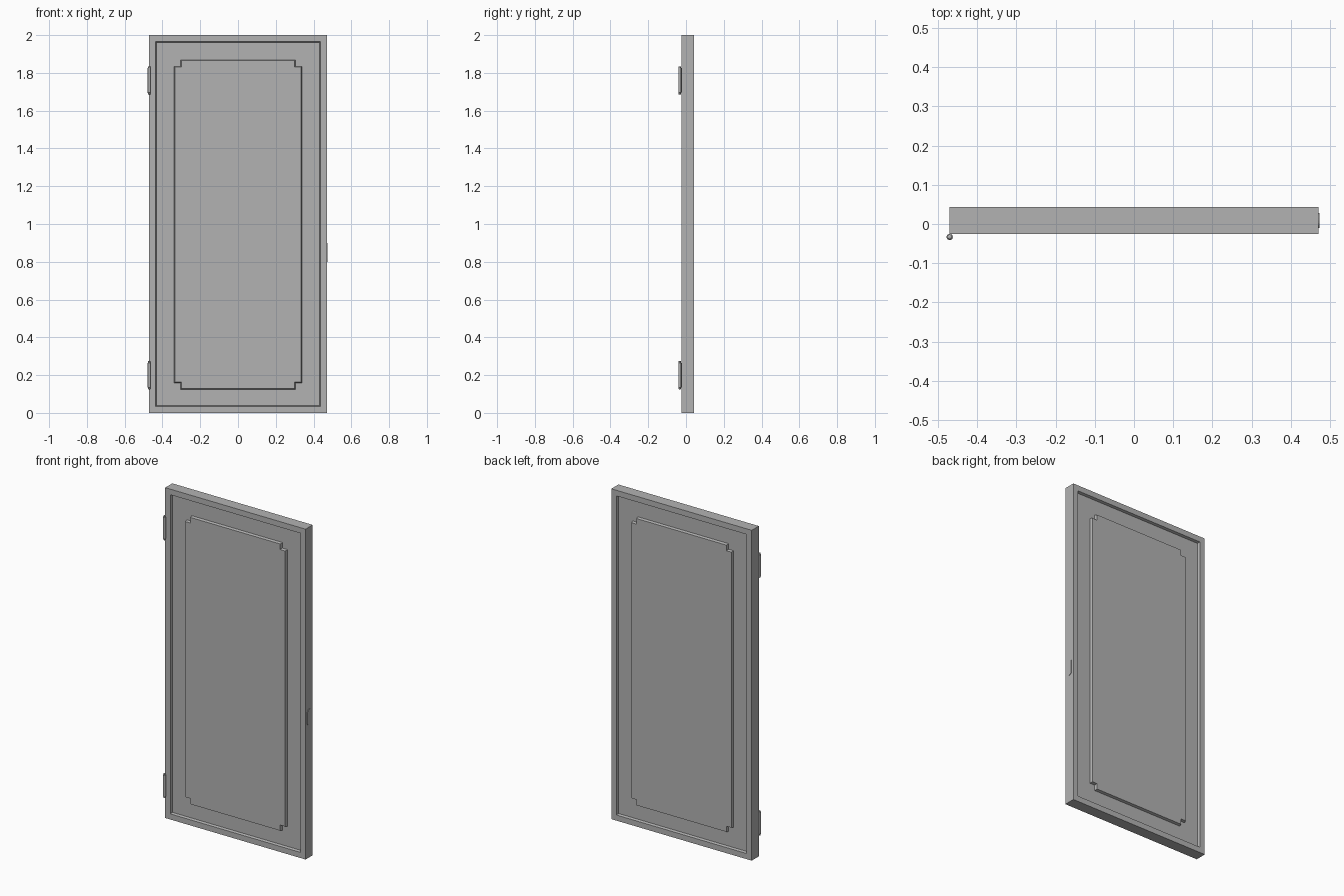
import bpy, bmesh, math

cube = bpy.data.objects.get("Cube")
if cube:
    bpy.data.objects.remove(cube, do_unlink=True)

grey = bpy.data.materials.new("plain grey")
grey.use_nodes = True
colour = (0.45, 0.45, 0.45, 1)
grey.diffuse_color = colour
grey.node_tree.nodes["Principled BSDF"].inputs["Base Color"].default_value = colour

FRONT, BACK, RECESS = -0.025, 0.043, 0.016
SLOPE = 0.004


def finish(bm, name):
    bmesh.ops.recalc_face_normals(bm, faces=bm.faces)
    mesh = bpy.data.meshes.new(name)
    bm.to_mesh(mesh)
    bm.free()
    obj = bpy.data.objects.new(name, mesh)
    mesh.materials.append(grey)
    bpy.context.collection.objects.link(obj)
    return obj


def loft(name, loops):
    """Closed solid skinned through matching loops of points."""
    bm = bmesh.new()
    rings = [[bm.verts.new(p) for p in loop] for loop in loops]
    for a, b in zip(rings, rings[1:]):
        for i in range(len(a)):
            j = (i + 1) % len(a)
            bm.faces.new((a[i], a[j], b[j], b[i]))
    bm.faces.new(rings[0])
    bm.faces.new(rings[-1])
    return finish(bm, name)


def rectangle(y, inset):
    x, low, high = 0.47 - inset, inset, 2 - inset
    return [(-x, y, low), (x, y, low), (x, y, high), (-x, y, high)]


def notched(y, inset):
    """Rectangle with a square step cut from each corner."""
    x, h, n = 0.338 - inset, 0.872 - inset, 0.034
    corner = [(x, h - n), (x - n, h - n), (x - n, h)]
    points = []
    for sx, sz in ((1, 1), (-1, 1), (-1, -1), (1, -1)):
        part = corner if sx * sz > 0 else corner[::-1]
        points += [(sx * px, y, 0.997 + sz * pz) for px, pz in part]
    return points


# Door leaf with a recessed field on both faces
EDGE = 0.034
loft("door_leaf", [
    rectangle(FRONT + RECESS, EDGE + SLOPE),
    rectangle(FRONT, EDGE),
    rectangle(FRONT, 0),
    rectangle(BACK, 0),
    rectangle(BACK, EDGE),
    rectangle(BACK - RECESS, EDGE + SLOPE),
])

# Raised panels standing on the recessed fields
for name, face, sign in (("front_panel", FRONT, 1), ("back_panel", BACK, -1)):
    loft(name, [notched(face, SLOPE),
                notched(face + sign * RECESS, 0),
                notched(face + sign * (RECESS + 0.002), 0)])

# Hinge barrels with rounded finials
profile = [(0.003, 0.075), (0.006, 0.073), (0.006, 0.067), (0.008, 0.065)]
profile += [(r, -z) for r, z in reversed(profile)]
SIDES = 20
for name, height in (("lower_hinge", 0.2), ("upper_hinge", 1.76)):
    hinge = loft(name, [
        [(-0.47 + r * math.cos(math.tau * i / SIDES),
          -0.033 + r * math.sin(math.tau * i / SIDES), height + z)
         for i in range(SIDES)] for r, z in profile])
    bpy.ops.object.select_all(action="DESELECT")
    hinge.select_set(True)
    bpy.context.view_layer.objects.active = hinge
    bpy.ops.object.shade_smooth_by_angle(angle=math.radians(35))

# Thin latch plate with round ends on the free edge
HALF_WIDTH, STEPS = 0.019, 10
outline = []
for end in (1, -1):
    for i in range(STEPS + 1):
        a = math.pi * i / STEPS
        outline.append((0.009 + end * HALF_WIDTH * math.cos(a),
                        0.85 + end * (0.031 + HALF_WIDTH * math.sin(a))))
loft("latch_plate", [[(x, y, z) for y, z in outline] for x in (0.469, 0.473)])
